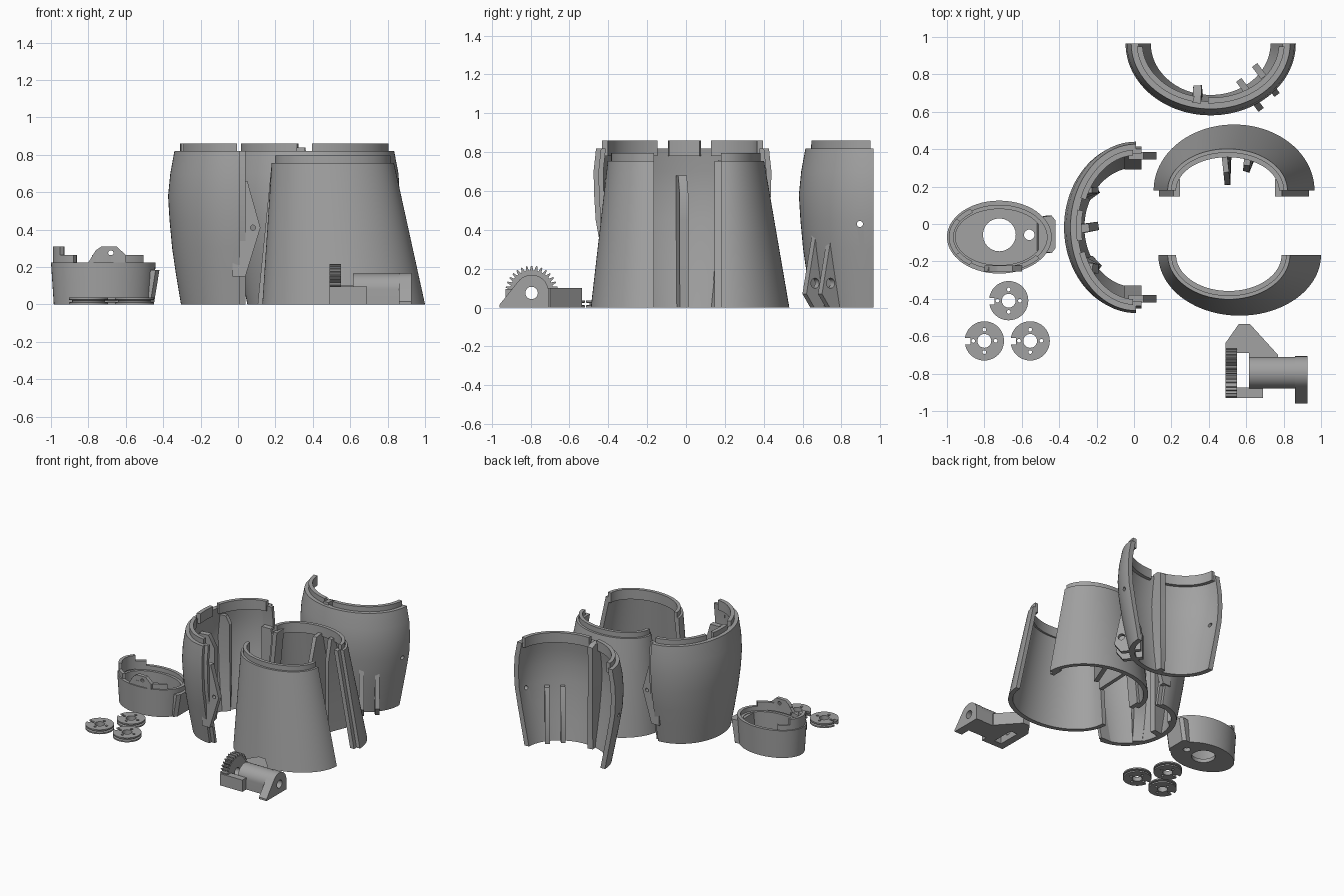
import bpy, bmesh, math
from mathutils import Vector

if "Cube" in bpy.data.objects:
    bpy.data.objects.remove(bpy.data.objects["Cube"])

grey = bpy.data.materials.new("plain grey")
grey.use_nodes = True
COLOUR = (0.36, 0.36, 0.36, 1)
grey.diffuse_color = COLOUR
grey.node_tree.nodes["Principled BSDF"].inputs["Base Color"].default_value = COLOUR
parts = []


def loft(name, rings):
    """Skin equal rings of points and cap both ends."""
    bm = bmesh.new()
    rows = [[bm.verts.new(p) for p in ring] for ring in rings]
    n = len(rows[0])
    for a, b in zip(rows, rows[1:]):
        for i in range(n):
            j = (i + 1) % n
            bm.faces.new((a[i], a[j], b[j], b[i]))
    bm.faces.new(rows[0])
    bm.faces.new(rows[-1])
    bmesh.ops.recalc_face_normals(bm, faces=bm.faces)
    mesh = bpy.data.meshes.new(name)
    bm.to_mesh(mesh)
    bm.free()
    obj = bpy.data.objects.new(name, mesh)
    bpy.context.collection.objects.link(obj)
    mesh.materials.append(grey)
    parts.append(obj)
    return obj


def prism(name, outline, offset, depth):
    """Extrude an outline; offset turns a 2D point into a 3D start point."""
    start = [Vector(offset(*p)) for p in outline]
    return loft(name, [start, [p + Vector(depth) for p in start]])


def box(name, lo, hi):
    outline = [(lo[0], lo[1]), (hi[0], lo[1]), (hi[0], hi[1]), (lo[0], hi[1])]
    return prism(name, outline, lambda x, y: (x, y, lo[2]), (0, 0, hi[2] - lo[2]))


def cut(obj, cutter):
    mod = obj.modifiers.new("cut", "BOOLEAN")
    mod.operation, mod.solver, mod.object = "DIFFERENCE", "EXACT", cutter
    bpy.context.view_layer.objects.active = obj
    bpy.ops.object.modifier_apply(modifier=mod.name)
    if cutter in parts:
        parts.remove(cutter)
    bpy.data.objects.remove(cutter)


def drill(obj, centre, axis, radius, length):
    bpy.ops.mesh.primitive_cylinder_add(vertices=24, radius=radius, depth=length, location=centre)
    tool = bpy.context.object
    tool.rotation_euler = Vector(axis).to_track_quat("Z", "Y").to_euler()
    bpy.context.view_layer.update()
    cut(obj, tool)


class Shell:
    """A half oval wall. Rows are (z, half width, depth, sideways shift)."""

    def __init__(self, name, centre, side, out, rows):
        self.name, self.rows = name, rows
        self.c, self.w, self.d = Vector(centre), Vector(side), Vector(out)

    def at(self, row, u, v):
        p = self.c + self.w * (u + row[3]) + self.d * v
        return (p.x, p.y, row[0])

    def on(self, row, t, inset):
        return self.at(row, (row[1] - inset) * math.cos(t), (row[2] - inset) * math.sin(t))

    def wall(self, name, rows, inset, thick, t0=0, t1=math.pi):
        n = max(6, int((t1 - t0) * 16))
        ts = [t0 + (t1 - t0) * i / n for i in range(n + 1)]
        return loft(name, [[self.on(r, t, inset) for t in ts]
                           + [self.on(r, t, inset + thick) for t in reversed(ts)] for r in rows])

    def body(self, thick):
        return self.wall(self.name, self.rows, 0, thick)

    def lip(self, height, inset, thick, spans):
        top = self.rows[-1]
        rows = [(z, *top[1:]) for z in (top[0] - 0.04, top[0] + height)]
        for t0, t1 in spans:
            self.wall(self.name + "_lip", rows, inset, thick, t0, t1)

    def tongues(self, reach, inset, thick):
        for s in (1, -1):
            loft(self.name + "_tongue", [[self.at(r, s * (r[1] - i), v) for i, v in (
                (inset, -reach), (inset, 0.06), (inset + thick, 0.06), (inset + thick, -reach))]
                for r in self.rows])

    def rib(self, t, tip, thick, top):
        """Upright fin running from the wall to a fixed inner line."""
        rings = []
        tip = Vector(tip)
        for r in [r for r in self.rows if r[0] < top] + [(top, *self.rows[-1][1:])]:
            base = Vector(self.on(r, t, 0.025)[:2])
            end = tip if r[0] < top else base.lerp(tip, 0.6)
            n = (end - base).normalized().orthogonal() * thick / 2
            rings.append([(*p, r[0]) for p in (base + n, end + n, end - n, base - n)])
        loft(self.name + "_rib", rings)


def bulged(hw, top):
    """Barrel-like rows: narrow foot, wide middle, slightly drawn-in top."""
    foot = [(0, hw - 0.095, 0.315, 0), (0.15, hw - 0.065, 0.34, 0), (0.3, hw - 0.035, 0.362, 0)]
    return foot + [(0.45, hw - 0.008, 0.376, 0), (0.58, hw, 0.384, 0),
                   (0.7, (hw + top) / 2 + 0.008, 0.372, 0), (0.82, top, 0.35, 0)]


# Side shell, opening towards +x
side = Shell("side_shell", (0.01, -0.018), (0, 1), (-1, 0), bulged(0.455, 0.445))
body = side.body(0.04)
side.lip(0.04, 0.03, 0.03, [(0.05, 1.18), (1.34, 1.75), (1.91, 3.09)])
side.tongues(0.03, 0.025, 0.025)
side.rib(1.6, (-0.19, -0.01), 0.045, 0.68)
side.rib(1.08, (-0.19, 0.18), 0.03, 0.76)
side.rib(2.1, (-0.19, -0.24), 0.05, 0.76)
for y in (0.365, -0.40):
    tab = prism("side_tab", [(-0.03, 0.15), (0.04, 0.15), (0.12, 0.41), (0.05, 0.66), (-0.03, 0.66)],
                lambda x, z: (x, y - 0.02, z), (0, 0.04, 0))
    drill(tab, (0.08, y, 0.41), (0, 1, 0), 0.014, 0.2)

# Rear shell, opening towards +y
rear = Shell("rear_shell", (0.41, 0.965), (1, 0), (0, -1), bulged(0.455, 0.425))
body = rear.body(0.04)
for x in (-0.03, 0.85):
    drill(body, (x, 0.895, 0.43), (1, 0, 0), 0.016, 0.3)
rear.lip(0.04, 0.03, 0.03, [(0.05, 1.61), (1.81, 3.09)])
rear.rib(1.76, (0.34, 0.74), 0.045, 0.84)

# Pair of fins on the rear shell
for x, y in ((0.68, 0.61), (0.765, 0.69)):
    n = Vector((0.8, 0.6, 0)) * 0.035
    fin = prism("hinge_fin", [(0, 0.07), (0.05, 0), (0.2, 0), (0.2, 0.2), (0.12, 0.42), (0.07, 0.42)],
                lambda s, z: (x - 0.6 * s - n.x / 2, y + 0.8 * s - n.y / 2, z), n)
    drill(fin, (x - 0.033, y + 0.044, 0.125), n, 0.026, 0.1)

# Two tapered shells that face each other
TALL = 0.755


def tapered(bottom, top):
    steps = [i / 4 for i in range(5)]
    return [(TALL * k, *[a + (b - a) * k for a, b in zip(bottom, top)]) for k in steps]


front = Shell("front_taper_shell", (0.565, -0.165), (1, 0), (0, -1),
              tapered((0.435, 0.325, 0), (0.327, 0.238, -0.058)))
back = Shell("back_taper_shell", (0.535, 0.18), (1, 0), (0, 1),
             tapered((0.43, 0.352, 0), (0.32, 0.222, -0.035)))
for shell in (front, back):
    shell.body(0.035)
    shell.lip(0.04, 0.018, 0.027, [(0, math.pi)])
back.tongues(0.032, 0.03, 0.035)
back.rib(1.63, (0.5, 0.21), 0.03, 0.74)
back.rib(1.2, (0.6, 0.28), 0.035, 0.74)


# Oval cup with a drilled floor
def oval(a, b, z):
    ts = [2 * math.pi * i / 56 for i in range(56)]
    return [(-0.72 + a * math.cos(t), -0.07 + b * math.sin(t), z) for t in ts]


cup = loft("cup", [oval(0.265, 0.185, 0), oval(0.28, 0.195, 0.225), oval(0.255, 0.17, 0.225),
                   oval(0.255, 0.17, 0.19), oval(0.235, 0.15, 0.19), oval(0.235, 0.15, 0.03)])
lug = loft("cup_lug", [[(x0, -0.145, z), (x1 - 0.02, -0.155, z), (x1, -0.13, z), (x1, 0.02, z),
                        (x1 - 0.02, 0.045, z), (x0, 0.035, z)]
                       for z, x0, x1 in ((0, -0.52, -0.45), (0.185, -0.51, -0.42))])
for x, r in ((-0.72, 0.088), (-0.56, 0.028)):
    drill(cup, (x, -0.058, 0), (0, 0, 1), r, 0.2)

# Raised tabs on the cup rim
rim = Shell("cup_tab", (-0.72, -0.07), (1, 0), (0, -1), [])
for t0, t1, z in ((2.2, 4.1, 0.265), (2.6, 3.7, 0.31), (0.65, 1.8, 0.265)):
    rim.wall("cup_tab", [(h, 0.275, 0.19, 0) for h in (0.2, z)], 0.005, 0.025, t0, t1)
ear = prism("cup_ear", [(-0.8, 0.225), (-0.76, 0.29), (-0.73, 0.31), (-0.65, 0.31), (-0.6, 0.265), (-0.6, 0.225)],
            lambda x, z: (x, -0.253, z), (0, 0.03, 0))
drill(ear, (-0.68, -0.24, 0.275), (0, 1, 0), 0.014, 0.2)

# Three grooved pulleys
for cx, cy in ((-0.67, -0.41), (-0.8, -0.625), (-0.555, -0.625)):
    ts = [2 * math.pi * i / 40 for i in range(40)]
    wheel = loft("pulley", [[(cx + r * math.cos(t), cy + r * math.sin(t), z) for t in ts] for r, z in (
        (0.105, 0), (0.105, 0.011), (0.088, 0.014), (0.088, 0.022), (0.105, 0.025), (0.105, 0.036))])
    cut(wheel, box("notch", (cx - 0.12, cy - 0.02, -0.1), (cx - 0.075, cy + 0.015, 0.1)))
    drill(wheel, (cx, cy, 0), (0, 0, 1), 0.037, 0.2)
    for k in range(4):
        a = k * math.pi / 2
        drill(wheel, (cx + 0.06 * math.cos(a), cy + 0.06 * math.sin(a), 0), (0, 0, 1), 0.01, 0.2)

# Gear bracket: toothed sector, barrel, end plate and foot
AXLE_Y, AXLE_Z = -0.795, 0.08


def sector(radius, a0, a1, n):
    for i in range(n + 1):
        a = math.radians(a0 + (a1 - a0) * i / n)
        r = radius(i) if callable(radius) else radius
        yield AXLE_Y + r * math.cos(a), max(0, AXLE_Z + r * math.sin(a))


def along_x(x):
    return lambda y, z: (x, y, z)


teeth = list(sector(lambda i: 0.135 if i % 4 in (1, 2) else 0.112, -5, 185, 67))
gear = prism("gear_sector", teeth + [(-0.9, 0), (-0.69, 0)], along_x(0.49), (0.06, 0, 0))
barrel = prism("barrel", list(sector(0.085, 0, 180, 24)) + [(-0.88, 0), (-0.71, 0)],
               along_x(0.615), (0.28, 0, 0))
plate = prism("end_plate", list(sector(0.088, 0, 145, 16)) + [(-0.96, 0.015), (-0.96, 0), (-0.707, 0)],
              along_x(0.86), (0.068, 0, 0))
for obj in (gear, barrel, plate):
    drill(obj, (0.7, AXLE_Y, 0.075), (1, 0, 0), 0.032, 1)
prism("foot", [(0.49, -0.69), (0.49, -0.635), (0.56, -0.535), (0.62, -0.535), (0.77, -0.7), (0.77, -0.72), (0.615, -0.72),
               (0.615, -0.69)], lambda x, y: (x, y, 0), (0, 0, 0.1))
box("front_block", (0.49, -0.93, 0), (0.69, -0.875, 0.095))

# Smooth the curved walls while keeping crisp edges
bpy.ops.object.select_all(action="DESELECT")
for obj in parts:
    obj.select_set(True)
bpy.context.view_layer.objects.active = parts[0]
bpy.ops.object.shade_smooth_by_angle(angle=math.radians(30))
